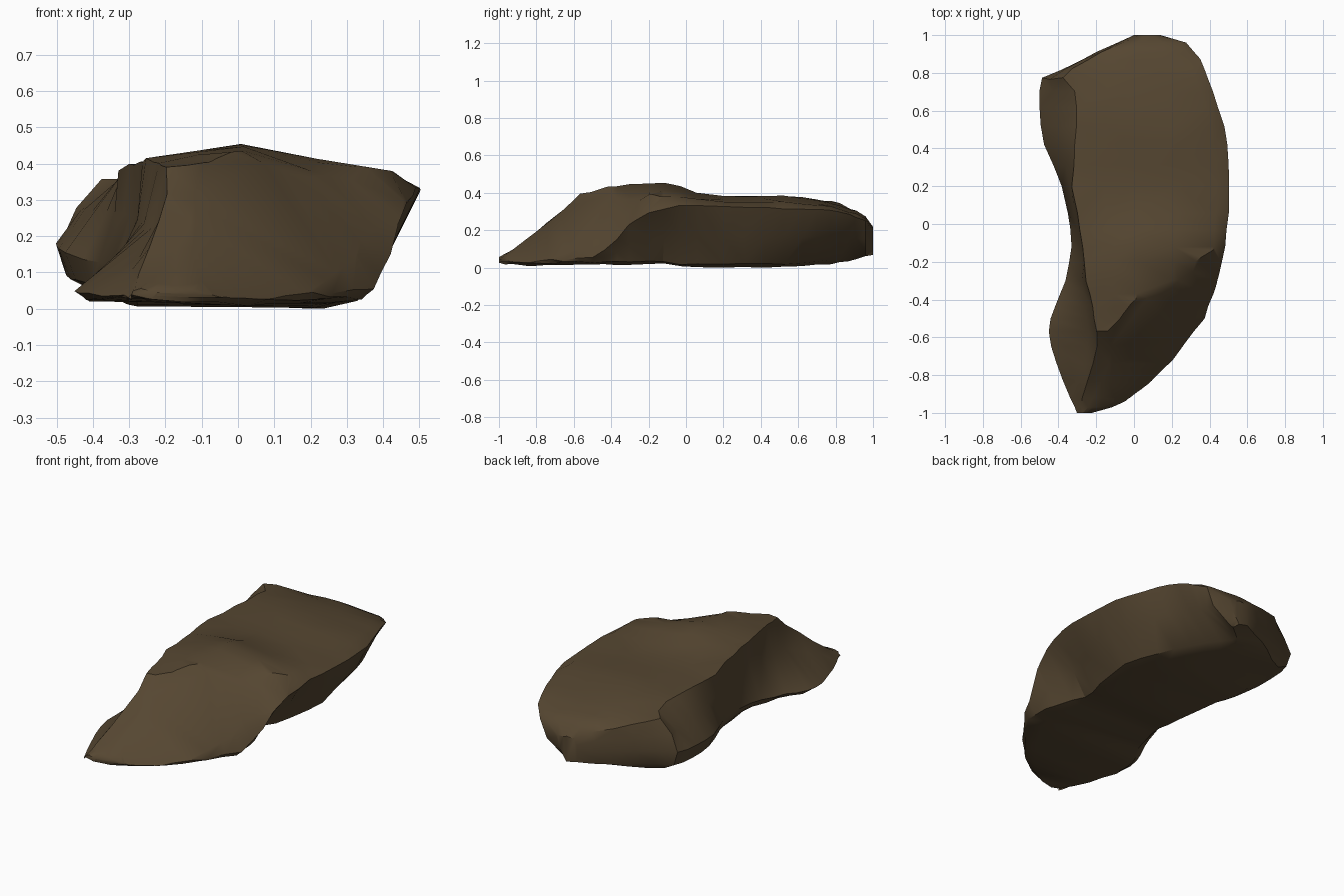
import bpy, bmesh, random
from mathutils import Vector

if "Cube" in bpy.data.objects:
    bpy.data.objects.remove(bpy.data.objects["Cube"])

random.seed(4)


def curve(y, *keys):
    """Piecewise linear value at y."""
    if y <= keys[0][0]:
        return keys[0][1]
    for (a, u), (b, v) in zip(keys, keys[1:]):
        if y <= b:
            return u + (v - u) * (y - a) / (b - a)
    return keys[-1][1]


def lerp(a, b, t):
    return a + (b - a) * t


def section(y):
    """One closed cross-section of the rock at distance y."""
    # left foot outline
    xl = curve(y, (-1, -.30), (-.83, -.38), (-.65, -.44), (-.52, -.45), (-.3, -.36),
               (-.15, -.33), (.1, -.35), (.25, -.40), (.42, -.48), (.6, -.5),
               (.76, -.51), (.82, -.38), (.91, -.2), (1, 0.0))
    zl = curve(y, (-1, .035), (-.52, .05), (-.2, .08), (.1, .12), (.42, .15), (.76, .19), (1, .15))
    # sharp ridge along the left of the plateau
    rx = curve(y, (-1, -.285), (-.9, -.27), (-.78, -.225), (-.6, -.19), (-.3, -.25), (0, -.29),
               (.2, -.325), (.55, -.3), (.7, -.31), (.77, -.38), (.82, -.33), (.91, -.17), (1, .03))
    rz = curve(y, (-1, .05), (-.9, .11), (-.7, .27), (-.57, .39), (-.3, .41), (0, .4), (.3, .375),
               (.6, .375), (.8, .35), (.95, .28), (1, .21))
    # middle of the plateau
    sz = curve(y, (-1, .055), (-.9, .11), (-.7, .28), (-.57, .4), (-.45, .43), (-.15, .455),
               (0, .43), (.04, .4), (.2, .385), (.55, .385), (.75, .35), (.95, .29), (1, .22))
    # overhanging right edge
    xr = curve(y, (-1, -.22), (-.98, -.14), (-.92, 0), (-.8, .13), (-.67, .25), (-.5, .37),
               (-.25, .46), (-.05, .49), (.15, .51), (.35, .5), (.52, .48), (.87, .355),
               (.97, .27), (1, .14))
    zr = curve(y, (-1, .04), (-.5, .05), (-.4, .12), (-.3, .23), (-.2, .29), (-.05, .33),
               (.8, .31), (.95, .26), (1, .2))
    edge = curve(y, (-.4, .72), (-.2, .45), (0, .5))
    # undercut and flat underside
    inset = curve(y, (-1, .01), (-.5, .03), (-.38, .08), (-.1, .24), (.1, .2), (.3, .17),
                  (.66, .23), (.87, .33), (.93, .25), (1, .05))
    bulge = curve(y, (-.1, .6), (.3, .45), (.7, .3))
    zb = curve(y, (-1, .025), (-.8, .01), (-.1, .02), (0, .0), (.5, .005), (.87, .03), (1, .07))
    foot = curve(y, (-.5, .95), (0, .9), (.7, .85), (1, .85))
    lift = curve(y, (.2, .01), (.7, .05), (.9, .04), (1, .01))
    hollow = curve(y, (-1, .55), (-.6, .82), (-.2, .78), (.2, .7), (.5, .45), (.8, .35))
    w = xr - rx
    xb = xr - inset
    return [(xl, zl), (lerp(xl, rx, hollow), lerp(zl, rz, .52)), (rx, rz),
            (rx + .2 * w, lerp(rz, sz, .6)), (rx + .38 * w, sz),
            (rx + .65 * w, lerp(sz, zr, .3)), (rx + .92 * w, lerp(sz, zr, edge)), (xr, zr),
            (xr - inset * bulge, lerp(zb, zr, .5)), (xb, zb + .015),
            (lerp(xb, xl, .12), zb), (lerp(xb, xl, foot), zb + lift),
            (lerp(xl, xr, .03), lerp(zb, zl, .5))]


# Loft the sections from front tip to back wall
bm = bmesh.new()
stations = [-1, -.97, -.92, -.83, -.74, -.65, -.57, -.5, -.44, -.37, -.3, -.2, -.12, -.03, .06,
            .2, .31, .42, .52, .62, .7, .77, .82, .87, .91, .96, 1]
rings = []
for y in stations:
    j = .005
    rings.append([bm.verts.new((x + random.uniform(-j, j),
                                y + (random.uniform(-j, j) if abs(y) < .9 else 0),
                                z + random.uniform(-j, j))) for x, z in section(y)])
n = len(rings[0])
for a, b in zip(rings, rings[1:]):
    for i in range(n):
        k = (i + 1) % n
        bm.faces.new((a[i], b[i], b[k], a[k]))
bm.faces.new(rings[0])
bm.faces.new(rings[-1][::-1])
bmesh.ops.triangulate(bm, faces=bm.faces[:])

# Slice off the diagonal front slope
normal = Vector((.62, -.775, .95))
bmesh.ops.bisect_plane(bm, geom=bm.verts[:] + bm.edges[:] + bm.faces[:],
                       plane_co=normal * (.728 / normal.length_squared),
                       plane_no=normal, clear_outer=True)
bmesh.ops.holes_fill(bm, edges=[e for e in bm.edges if e.is_boundary], sides=0)
bmesh.ops.triangulate(bm, faces=[f for f in bm.faces if len(f.verts) > 4])
bmesh.ops.recalc_face_normals(bm, faces=bm.faces[:])

# Rest it on the ground
low = min(v.co.z for v in bm.verts)
for v in bm.verts:
    v.co.z -= low

mesh = bpy.data.meshes.new("rock")
bm.to_mesh(mesh)
bm.free()
rock = bpy.data.objects.new("rock", mesh)
bpy.context.collection.objects.link(rock)
stone = bpy.data.materials.new("dark brown stone")
stone.diffuse_color = (.092, .062, .031, 1)
stone.use_nodes = True
stone.node_tree.nodes["Principled BSDF"].inputs["Base Color"].default_value = stone.diffuse_color
mesh.materials.append(stone)

bpy.context.view_layer.objects.active = rock
rock.select_set(True)
bpy.ops.object.shade_smooth_by_angle(angle=.6)
